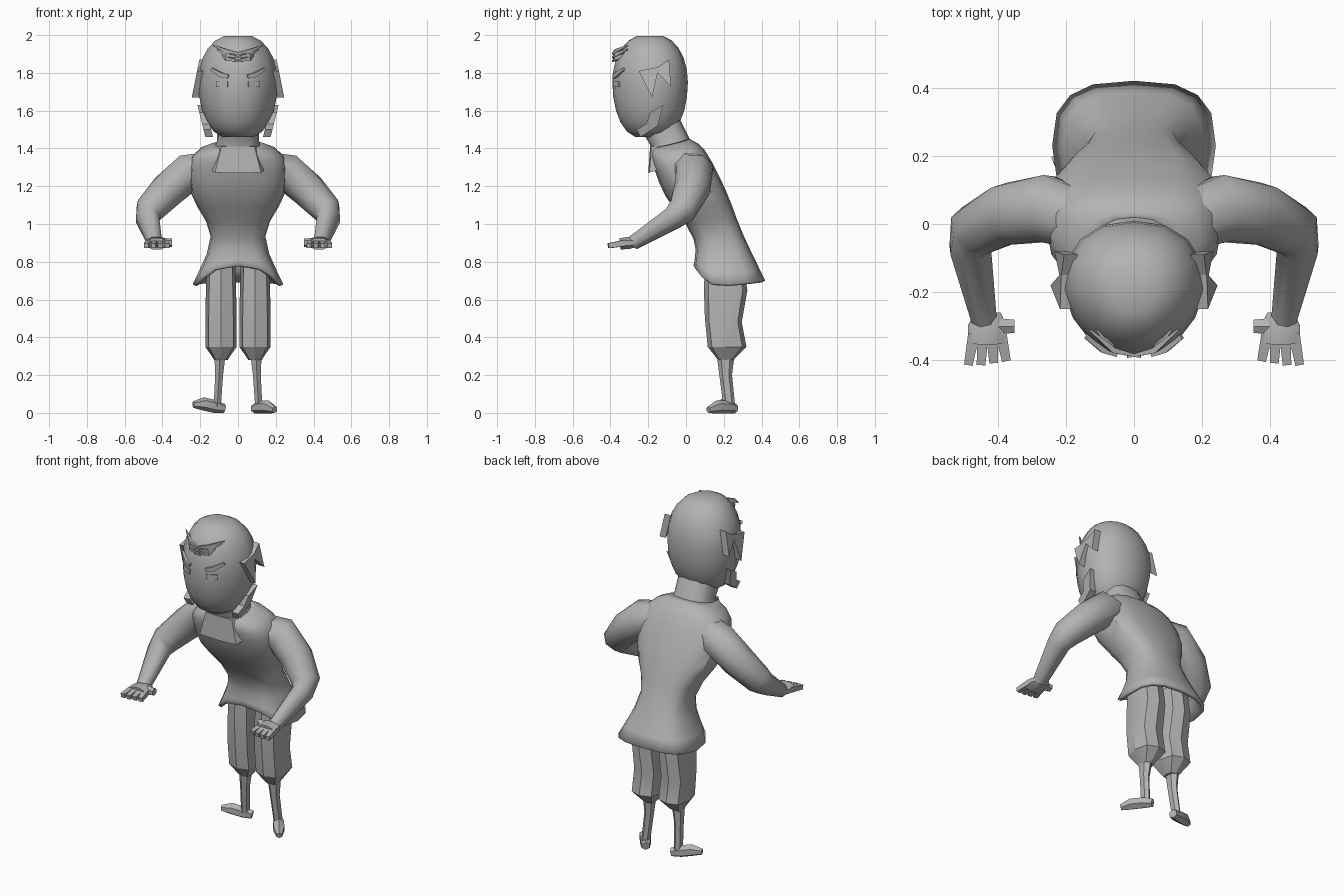
import bpy
import bmesh
import math
from mathutils import Vector

default_cube = bpy.data.objects.get("Cube")
if default_cube:
    bpy.data.objects.remove(default_cube, do_unlink=True)

shade = .45
grey = bpy.data.materials.new("plain grey")
grey.use_nodes = True
grey.diffuse_color = (shade, shade, shade, 1)
grey.node_tree.nodes["Principled BSDF"].inputs["Base Color"].default_value = grey.diffuse_color


def skin(name, rings, sharp=35, capped=True):
    """Bridge rings of points into one surface."""
    bm = bmesh.new()
    loops = [[bm.verts.new(point) for point in ring] for ring in rings]
    for lower, upper in zip(loops, loops[1:]):
        for i in range(len(lower)):
            bm.faces.new((lower[i - 1], lower[i], upper[i], upper[i - 1]))
    if capped:
        bm.faces.new(loops[0])
        bm.faces.new(loops[-1])
    bmesh.ops.recalc_face_normals(bm, faces=bm.faces[:])
    mesh = bpy.data.meshes.new(name)
    bm.to_mesh(mesh)
    bm.free()
    mesh.materials.append(grey)
    part = bpy.data.objects.new(name, mesh)
    bpy.context.scene.collection.objects.link(part)
    bpy.ops.object.select_all(action="DESELECT")
    part.select_set(True)
    bpy.context.view_layer.objects.active = part
    bpy.ops.object.shade_smooth_by_angle(angle=math.radians(sharp))
    return part


def soften(value, exponent):
    return math.copysign(abs(value) ** exponent, value)


def loft(name, rows, sides=16, exponent=.8, centre=0, arch=0, taper=0, sharp=35, capped=True):
    """Each row: front y, front z, back y, back z, half width.
    Arch lifts the front of the last rows; taper narrows the front."""
    rings = []
    for index, row in enumerate(rows):
        front_y, front_z, back_y, back_z, half_width = row
        lift = arch * max(0, index + 4 - len(rows)) / 3
        ring = []
        for i in range(sides):
            turn = math.tau * i / sides
            across = soften(math.sin(turn), exponent)
            along = soften(math.cos(turn), exponent)
            depth = (along + 1) / 2
            frontness = max(0, -along)
            ring.append((centre + half_width * across * (1 - taper * frontness),
                         front_y + (back_y - front_y) * depth,
                         front_z + (back_z - front_z) * depth + lift * frontness ** 3))
        rings.append(ring)
    return skin(name, rings, sharp, capped)


def spline(rows, steps=3):
    """Fill in rows between the key rows along a smooth curve."""
    keys = [rows[0], *rows, rows[-1]]
    filled = []
    for before, start, end, after in zip(keys, keys[1:], keys[2:], keys[3:]):
        for step in range(steps):
            t = step / steps
            filled.append([
                b + t * ((c - a) / 2 + t * (a - 2.5 * b + 2 * c - d / 2
                                            + t * (3 * (b - c) + d - a) / 2))
                for a, b, c, d in zip(before, start, end, after)])
    return filled + [rows[-1]]


def tube(name, path, sides=8, mirror=1, flat=1, up=(0, 0, 1), sharp=35):
    """Each path point: x, y, z, radius; flat scales the upright radius."""
    points = [Vector(p[:3]) for p in path]
    rings = []
    for i, point in enumerate(points):
        direction = (points[min(i + 1, len(points) - 1)] - points[max(i - 1, 0)]).normalized()
        sideways = direction.cross(Vector(up)).normalized()
        upright = sideways.cross(direction) * flat
        radius = path[i][-1]
        ring = []
        for k in range(sides):
            turn = math.tau * (k + .5) / sides
            spot = point + radius * (sideways * math.cos(turn) + upright * math.sin(turn))
            ring.append((mirror * spot.x, spot.y, spot.z))
        rings.append(ring)
    return skin(name, rings, sharp)


def hair_plate(name, outline, top_x, slope, mirror):
    """A flat y-z outline on the side of the head, leaning by slope."""
    top = max(z for y, z in outline)
    rings = [[(mirror * (top_x + slope * (top - z) - inset), y, z) for y, z in outline]
             for inset in (0, .04)]
    return skin(name, rings, sharp=20)


# Egg-shaped head: narrower at the face, taller below the middle than above
head_rows = []
for degrees in range(-75, 90, 15):
    angle = math.radians(degrees)
    upper = degrees > 0
    height = 1.75 + math.sin(angle) * (.255 if upper else .3)
    reach = math.cos(angle) ** (.8 if upper else .7)
    head_rows.append((-.19 - .2 * reach, height, -.19 + .2 * reach, height, .21 * reach))
loft("head", head_rows, exponent=.88, taper=.2)
loft("neck", [(-.24, 1.5, -.03, 1.55, .115), (-.19, 1.42, .015, 1.46, .11),
              (-.18, 1.35, .04, 1.4, .14)])

# Shirt with narrow waist and a flared open hem, arched at the front
shirt = loft("shirt", spline([
    (-.19, 1.4, .02, 1.45, .11), (-.18, 1.33, .1, 1.39, .24), (-.11, 1.15, .21, 1.18, .25),
    (.04, .92, .3, .95, .145), (.04, .66, .42, .7, .24)]),
    exponent=.72, arch=.12, capped=False)
hem = shirt.modifiers.new("cloth thickness", "SOLIDIFY")
hem.thickness = .02
loft("collar", [(-.19, 1.41, -.1, 1.42, .1), (-.2, 1.27, -.1, 1.3, .14)], sides=8, exponent=.4)

for mirror, side in ((1, "left"), (-1, "right")):
    # Arms bent forward at the elbow
    tube(side + "_arm", [
        (.13, 0, 1.3, .09), (.26, .045, 1.275, .105), (.37, .03, 1.18, .095),
        (.47, -.02, 1.075, .08), (.48, -.07, 1.03, .065), (.44, -.28, .9, .04)],
        mirror=mirror, sharp=50)

    # Flat hands with stubby spread fingers and a thumb
    tube(side + "_palm", [(.43, -.26, .9, .042), (.43, -.3, .9, .062), (.43, -.35, .895, .06)],
         mirror=mirror, flat=.55)
    for finger in (-1.5, -.5, .5, 1.5):
        tube(side + "_finger", [(.43 + finger * .026, -.32, .9, .024),
                                (.43 + finger * .037, -.415 + .006 * abs(finger - 1), .885, .018)],
             sides=4, mirror=mirror)
    tube(side + "_thumb", [(.42, -.3, .9, .03), (.35, -.3, .9, .022)], sides=6, mirror=mirror)

    # Knee breeches gathered below the knee
    loft(side + "_breeches", [(.1, .8, .3, .8, .075), (.095, .65, .325, .65, .08),
                              (.1, .5, .295, .48, .083), (.115, .35, .32, .35, .083),
                              (.17, .28, .25, .28, .035)],
         sides=8, exponent=.7, centre=mirror * .09, sharp=25)

    # Jagged temple tufts and curved sideburns
    hair_plate(side + "_temple_tuft", [
        (-.25, 1.81), (-.18, 1.67), (-.15, 1.8), (-.08, 1.73), (-.09, 1.87), (-.15, 1.83)],
        .205, .2, mirror)
    hair_plate(side + "_sideburn", [
        (-.12, 1.63), (-.19, 1.59), (-.21, 1.53), (-.26, 1.5), (-.24, 1.46), (-.15, 1.52)],
        .215, -.25, mirror)

    # Narrow eyes under slanted brows
    tube(side + "_eye", [(.05, -.375, 1.74, .02), (.11, -.345, 1.74, .02)],
         sides=4, mirror=mirror)
    tube(side + "_brow", [(.05, -.38, 1.78, .014), (.09, -.365, 1.79, .018),
                          (.14, -.33, 1.82, .01)], sides=4, mirror=mirror)

# Thin shins and pointed feet, turned out by different amounts
for mirror, side, outward, forward, rise in ((1, "left", .6, .8, 0), (-1, "right", .9, .35, .025)):
    tube(side + "_shin", [(.095, .21, .32, .035), (.1, .21, .2, .024), (.11, .23, .03, .022)],
         sides=6, mirror=mirror, flat=1.4, up=(0, 1, 0))
    heel = Vector((.11, .23, .03))
    stride = Vector((outward, -forward, 0))
    foot_path = []
    for reach, radius in ((-.04, .025), (.01, .034), (.08, .035), (.14, .018)):
        sole = heel + stride * reach
        foot_path.append((sole.x, sole.y, radius * .9 + rise * max(0, reach) * 8, radius))
    tube(side + "_foot", foot_path, sides=6, mirror=mirror)

# Loose strands swept out from the middle of the forehead
for mirror in (1, -1):
    for strand in range(3):
        drop = strand * .02
        tube("forehead_strand", [
            (-.02, -.39, 1.9 - drop, .004), (.06, -.37, 1.915 - drop, .012),
            (.13 - drop, -.31, 1.945 - drop, .004)], sides=4, mirror=mirror, flat=1.2)
